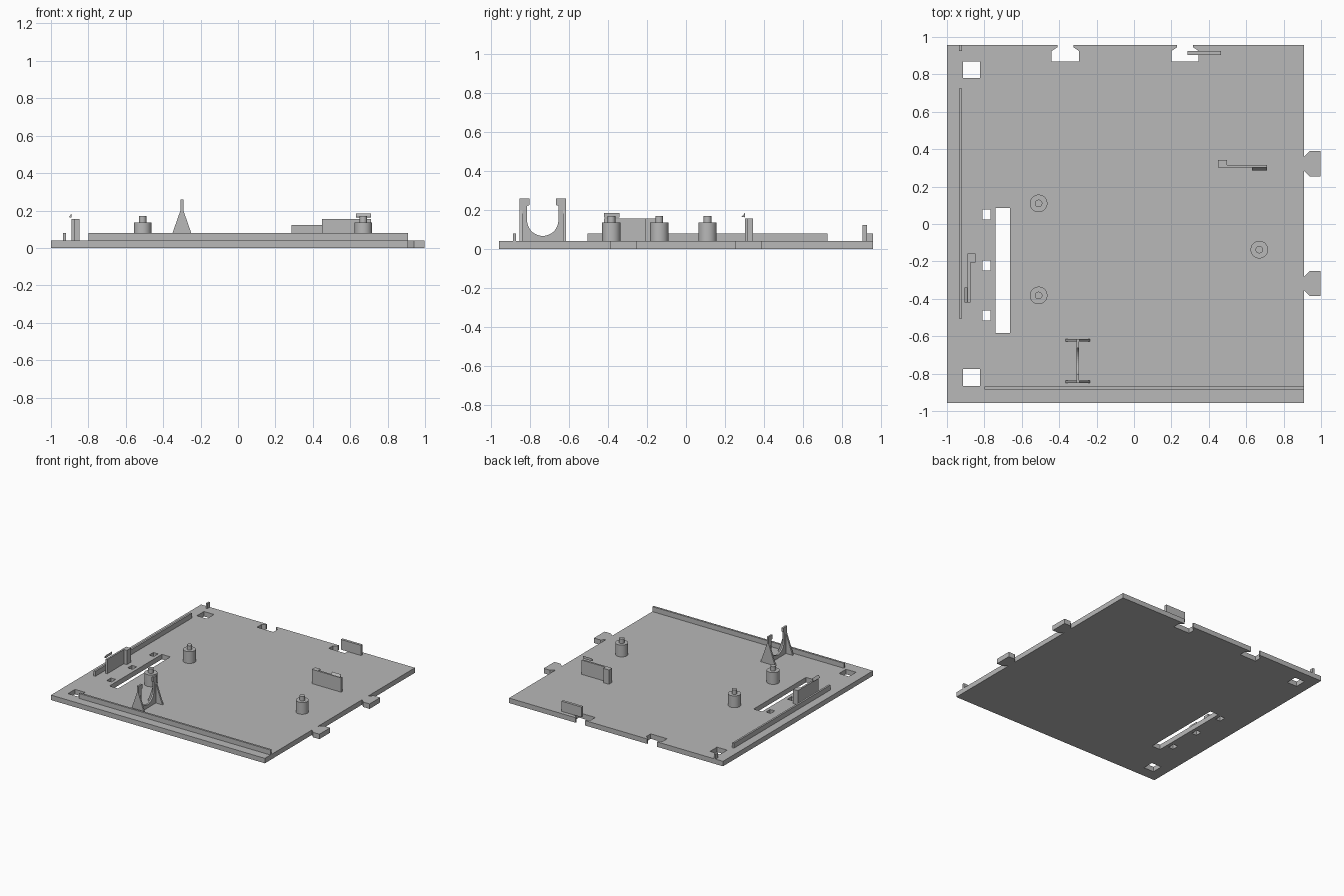
import bpy, bmesh, math
from mathutils import Matrix, Vector

if "Cube" in bpy.data.objects:
    bpy.data.objects.remove(bpy.data.objects["Cube"])

grey = bpy.data.materials.new("plain grey")
grey.use_nodes = True
colour = (0.48, 0.48, 0.48, 1)
grey.diffuse_color = colour
grey.node_tree.nodes["Principled BSDF"].inputs["Base Color"].default_value = colour

T = 0.04  # plate thickness


def finish(name, bm):
    bmesh.ops.recalc_face_normals(bm, faces=bm.faces)
    mesh = bpy.data.meshes.new(name)
    bm.to_mesh(mesh)
    bm.free()
    mesh.materials.append(grey)
    ob = bpy.data.objects.new(name, mesh)
    bpy.context.collection.objects.link(ob)
    return ob


def box(name, x0, x1, y0, y1, z0, z1):
    bm = bmesh.new()
    size = Matrix.Diagonal((x1 - x0, y1 - y0, z1 - z0, 1))
    mid = Matrix.Translation(((x0 + x1) / 2, (y0 + y1) / 2, (z0 + z1) / 2))
    bmesh.ops.create_cube(bm, size=1, matrix=mid @ size)
    return finish(name, bm)


def prism(name, points, sweep):
    """Sweep a planar polygon along a vector."""
    bm = bmesh.new()
    face = bm.faces.new([bm.verts.new(p) for p in points])
    out = bmesh.ops.extrude_face_region(bm, geom=[face])
    verts = [g for g in out["geom"] if isinstance(g, bmesh.types.BMVert)]
    bmesh.ops.translate(bm, verts=verts, vec=Vector(sweep))
    return finish(name, bm)


def rect(x0, x1, y0, y1):
    return [(x0, y0), (x1, y0), (x1, y1), (x0, y1)]


def sheet(name, loops, thickness):
    """Filled outline with holes, extruded upward from z = 0."""
    curve = bpy.data.curves.new(name, "CURVE")
    curve.dimensions = "2D"
    curve.fill_mode = "BOTH"
    curve.extrude = thickness / 2
    for loop in loops:
        spline = curve.splines.new("POLY")
        spline.points.add(len(loop) - 1)
        for point, (x, y) in zip(spline.points, loop):
            point.co = (x, y, 0, 1)
        spline.use_cyclic_u = True
    temp = bpy.data.objects.new(name + " outline", curve)
    bpy.context.collection.objects.link(temp)
    bpy.context.view_layer.update()
    mesh = bpy.data.meshes.new_from_object(
        temp.evaluated_get(bpy.context.evaluated_depsgraph_get()))
    bm = bmesh.new()
    bm.from_mesh(mesh)
    bpy.data.objects.remove(temp)
    bpy.data.meshes.remove(mesh)
    bmesh.ops.remove_doubles(bm, verts=bm.verts, dist=0.0005)
    bmesh.ops.translate(bm, verts=bm.verts, vec=(0, 0, thickness / 2))
    for face in bm.faces:
        face.material_index = 0
        face.smooth = False
    return finish(name, bm)


# Base plate with joining tabs, matching notches and cut-outs
EDGE, HALF = 0.91, 0.957
outline = [(-1, -HALF), (EDGE, -HALF)]
for c in (-0.318, 0.322):
    outline += [(EDGE, c - 0.038), (0.94, c - 0.068), (0.997, c - 0.068),
                (0.997, c + 0.068), (0.94, c + 0.068), (EDGE, c + 0.038)]
outline.append((EDGE, HALF))
for c in (0.273, -0.367):
    outline += [(c + 0.043, HALF), (c + 0.043, 0.945), (c + 0.073, 0.925),
                (c + 0.073, 0.87), (c - 0.073, 0.87), (c - 0.073, 0.925),
                (c - 0.043, 0.945), (c - 0.043, HALF)]
outline.append((-1, HALF))
holes = [rect(-0.913, -0.823, c - 0.045, c + 0.045) for c in (0.825, -0.82)]
holes += [rect(-0.81, -0.768, c - 0.027, c + 0.027) for c in (0.05, -0.222, -0.49)]
holes.append(rect(-0.74, -0.664, -0.583, 0.086))
sheet("base_plate", [outline] + holes, T)

# Low rails and upright tabs
box("left_rail", -0.935, -0.92, -0.505, 0.725, T, 0.08)
box("left_rail_stub", -0.935, -0.92, 0.925, HALF, T, 0.08)
box("front_rail", -0.8, EDGE, -0.886, -0.87, T, 0.08)
box("back_tab", 0.285, 0.465, 0.904, 0.925, T, 0.122)

# Standoff posts with locating pins
for i, (x, y) in enumerate([(-0.51, 0.11), (-0.51, -0.382), (0.67, -0.137)]):
    for part, r, z0, z1 in (("post", 0.047, T, 0.135), ("pin", 0.02, 0.135, 0.17)):
        bm = bmesh.new()
        bmesh.ops.create_cone(bm, cap_ends=True, segments=40, radius1=r, radius2=r,
                              depth=z1 - z0,
                              matrix=Matrix.Translation((x, y, (z0 + z1) / 2)))
        ob = finish(f"standoff_{part}_{i + 1}", bm)
        bpy.ops.object.select_all(action="DESELECT")
        ob.select_set(True)
        bpy.context.view_layer.objects.active = ob
        bpy.ops.object.shade_smooth_by_angle(angle=math.radians(35))


# Spring clips: L-shaped wall with a wedge-shaped catch near its free end
def clip(name, x, y, turn):
    place = Matrix.Translation((x, y, 0)) @ Matrix.Rotation(turn, 4, "Z")
    wall = [(0, 0), (0.262, 0), (0.262, 0.015), (0.05, 0.015), (0.05, 0.042), (0, 0.042)]
    prism(name + "_wall", [place @ Vector((a, b, T)) for a, b in wall], (0, 0, 0.115))
    wedge = [(0, 0.162), (-0.016, 0.165), (0, 0.184)]
    sweep = place.to_3x3() @ Vector((0.08, 0, 0))
    prism(name + "_catch", [place @ Vector((0.182, b, z)) for b, z in wedge], sweep)


clip("right_clip", 0.448, 0.301, 0)
clip("left_clip", -0.889, -0.157, -math.pi / 2)

# Cable cradle: thin U-shaped web between two tapered flanges
CX, CY, R = -0.3, -0.733, 0.08
half = [(0.118, T), (0.118, 0.258), (0.069, 0.258), (0.069, 0.225), (R, 0.22)]
arc = [(R * math.cos(a), 0.147 - R * math.sin(a))
       for a in (math.pi * i / 24 for i in range(25))]
web = half + arc + [(-y, z) for y, z in reversed(half)]
prism("cradle_web", [(CX - 0.007, CY + y, z) for y, z in web], (0.014, 0, 0))
side = [(0.066, T), (0.05, 0.08), (0.008, 0.2), (0.008, 0.258)]
flange = side + [(-x, z) for x, z in reversed(side)]
for name, y in (("front", CY - 0.118), ("back", CY + 0.104)):
    prism(f"cradle_{name}_flange", [(CX + x, y, z) for x, z in flange], (0, 0.014, 0))
